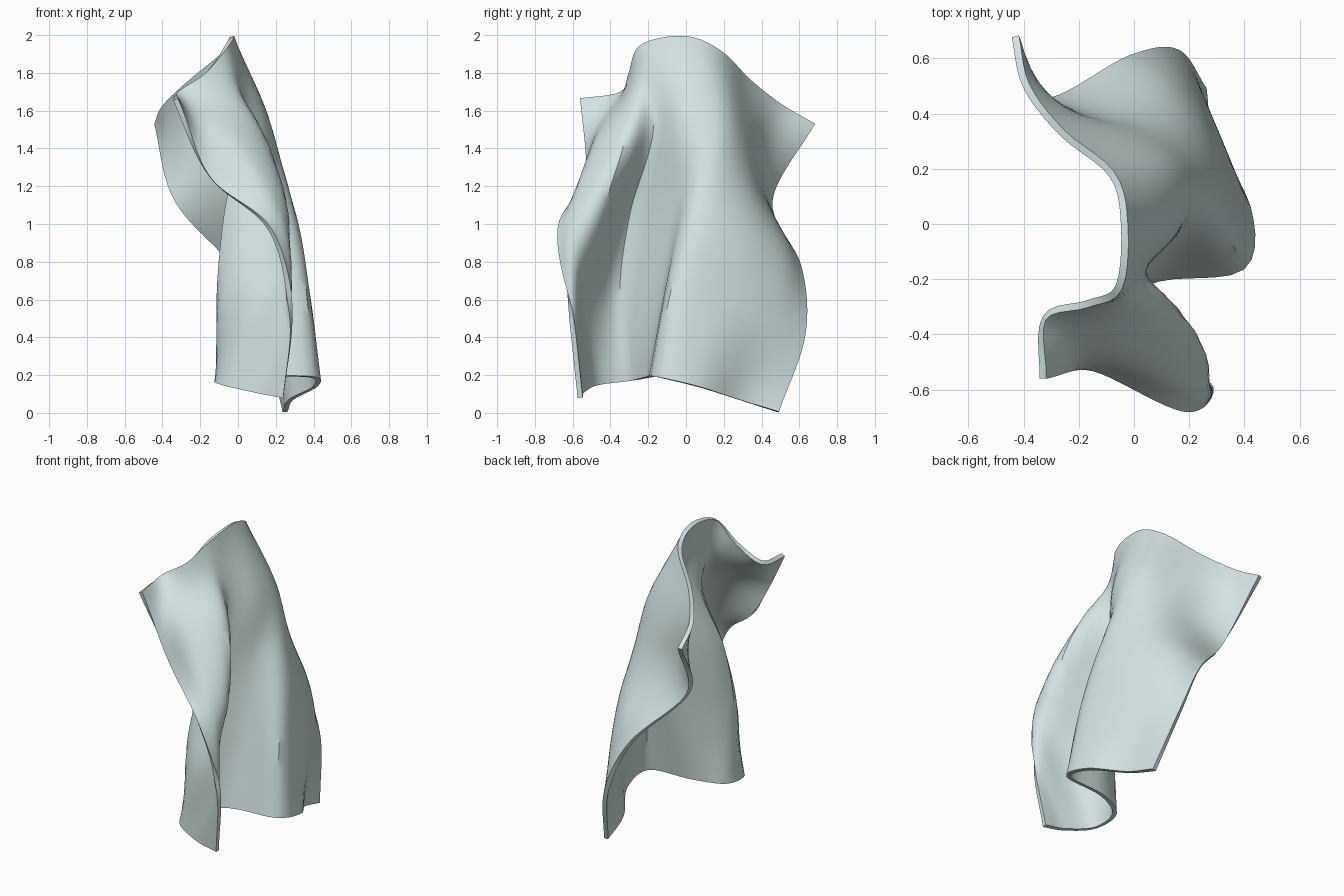
import bpy
from mathutils import Vector

if "Cube" in bpy.data.objects:
    bpy.data.objects.remove(bpy.data.objects["Cube"])

# Cross-sections of the hanging cloth, top hem to bottom hem,
# each running from the front side edge round the folds to the back side edge
top_hem = [(-.33, -.56, 1.66), (-.325, -.34, 1.69), (-.17, -.29, 1.80), (-.055, -.23, 1.95), (-.035, 0, 1.99),
           (-.08, .18, 1.91), (-.26, .33, 1.76), (-.39, .50, 1.63), (-.43, .68, 1.53)]
upper = [(-.15, -.52, 1.25), (-.02, -.48, 1.42), (.115, -.31, 1.49), (.03, -.17, 1.52), (.14, -.01, 1.54),
         (.15, .19, 1.50), (.02, .32, 1.38), (-.16, .385, 1.25), (-.33, .445, 1.12)]
middle = [(.17, -.67, .97), (.24, -.59, 1.0), (.23, -.46, 1.03), (-.06, -.30, 1.06), (.12, -.06, 1.10),
          (.285, .05, 1.07), (.25, .29, .97), (.12, .50, .86), (-.02, .60, .77)]
lower = [(.28, -.61, .53), (.24, -.585, .56), (.06, -.53, .60), (-.10, -.35, .61), (.11, -.12, .65),
         (.35, -.07, .65), (.34, .18, .58), (.25, .43, .50), (.15, .625, .41)]
bottom_hem = [(.24, -.56, .08), (.08, -.55, .11), (-.09, -.47, .15), (-.09, -.29, .17), (.09, -.195, .19),
              (.39, -.155, .19), (.41, .06, .14), (.28, .28, .07), (.25, .49, .005)]


def smooth_curve(points, steps):
    """Catmull-Rom curve through all the points."""
    p = [Vector(q) for q in points]
    p = [2 * p[0] - p[1]] + p + [2 * p[-1] - p[-2]]
    out = []
    for i in range(1, len(p) - 2):
        a, b, c, d = p[i - 1:i + 3]
        for k in range(steps):
            t = k / steps
            out.append(0.5 * (2 * b + (c - a) * t + (2 * a - 5 * b + 4 * c - d) * t ** 2
                              + (3 * b - a - 3 * c + d) * t ** 3))
    return out + [p[-2]]


# Loft the sections into a grid
sections = [smooth_curve(s, 5) for s in (top_hem, upper, middle, lower, bottom_hem)]
columns = [smooth_curve(col, 9) for col in zip(*sections)]
n = len(columns[0])
verts = [v for col in columns for v in col]
faces = [(i * n + j, i * n + j + 1, (i + 1) * n + j + 1, (i + 1) * n + j)
         for i in range(len(columns) - 1) for j in range(n - 1)]

mesh = bpy.data.meshes.new("draped_cloth")
mesh.from_pydata(verts, [], faces)
cloth = bpy.data.objects.new("draped_cloth", mesh)
bpy.context.collection.objects.link(cloth)
bpy.context.view_layer.objects.active = cloth
cloth.select_set(True)

# Pale fabric colour
fabric = bpy.data.materials.new("fabric")
fabric.diffuse_color = (.65, .77, .76, 1)
fabric.use_nodes = True
fabric.node_tree.nodes["Principled BSDF"].inputs["Base Color"].default_value = fabric.diffuse_color
mesh.materials.append(fabric)

# Fabric thickness
thick = cloth.modifiers.new("thickness", 'SOLIDIFY')
thick.thickness = 0.027
thick.offset = 0
bpy.ops.object.modifier_apply(modifier=thick.name)
bpy.ops.object.shade_smooth_by_angle(angle=0.6)
